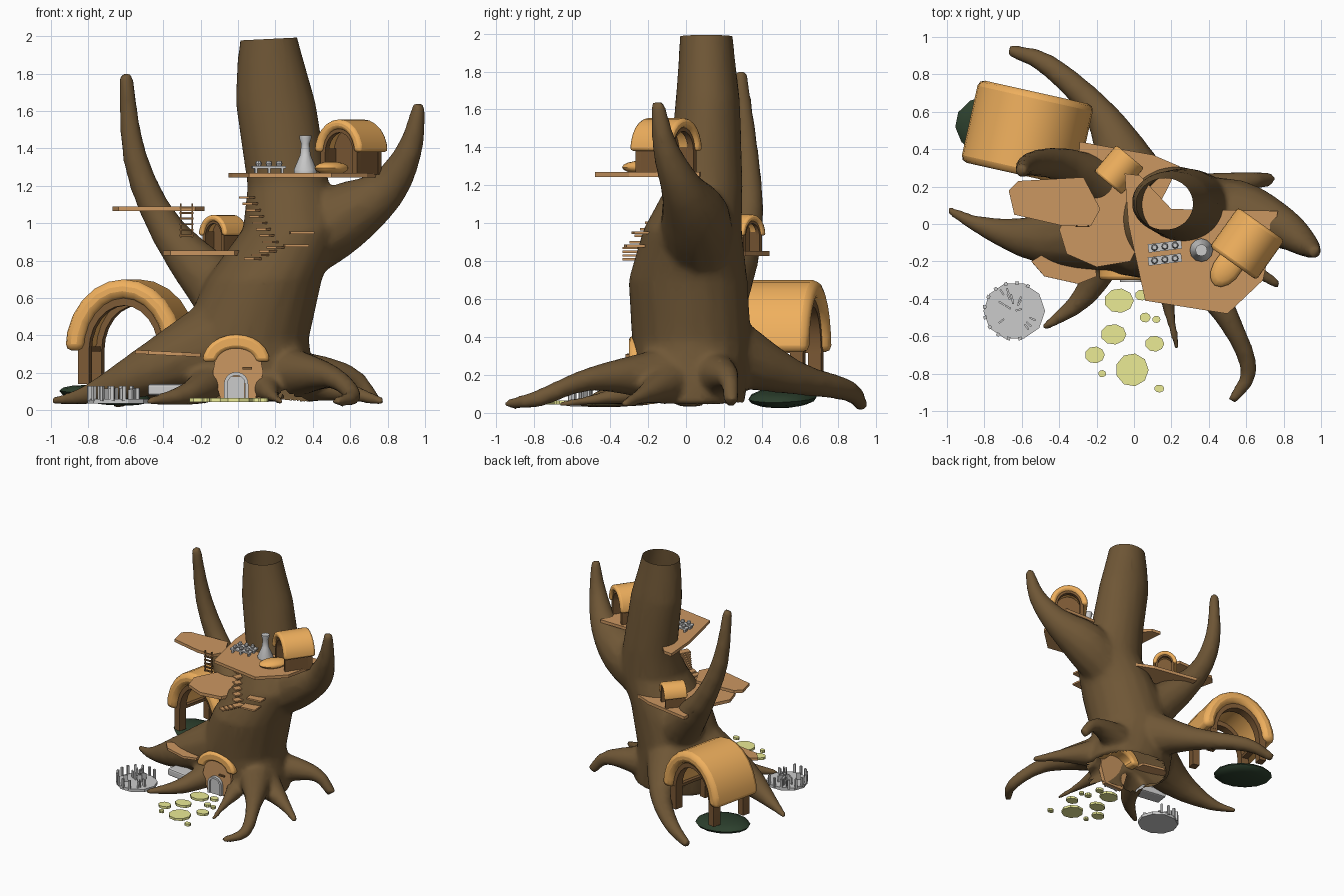
import bpy, bmesh, random
from math import sin, cos, pi, tau
from mathutils import Vector, Matrix

if "Cube" in bpy.data.objects:
    bpy.data.objects.remove(bpy.data.objects["Cube"])

random.seed(4)


def mat(name, *c):
    m = bpy.data.materials.new(name)
    m.diffuse_color = (*c, 1)
    m.use_nodes = True
    m.node_tree.nodes["Principled BSDF"].inputs["Base Color"].default_value = m.diffuse_color
    return m


BARK = mat("bark", 0.16, 0.095, 0.037)
ROOF = mat("thatch", 0.86, 0.43, 0.11)
PLANK = mat("plank", 0.6, 0.31, 0.12)
BEAM = mat("beam", 0.2, 0.1, 0.035)
GREEN = mat("moss", 0.025, 0.05, 0.026)
STONE = mat("pale_stone", 0.83, 0.83, 0.3)


def finish(bm, name, m=None, smooth=None, bevel=0, loc=(0, 0, 0), rot=0):
    bmesh.ops.recalc_face_normals(bm, faces=bm.faces)
    me = bpy.data.meshes.new(name)
    bm.to_mesh(me)
    bm.free()
    ob = bpy.data.objects.new(name, me)
    bpy.context.collection.objects.link(ob)
    ob.location = loc
    ob.rotation_euler[2] = rot
    if m:
        me.materials.append(m)
    if smooth:
        bpy.ops.object.select_all(action='DESELECT')
        ob.select_set(True)
        bpy.context.view_layer.objects.active = ob
        bpy.ops.object.shade_smooth_by_angle(angle=smooth)
    if bevel:
        b = ob.modifiers.new("bevel", 'BEVEL')
        b.width, b.segments = bevel, 2
    return ob


def loft(bm, rings):
    vs = [[bm.verts.new(p) for p in r] for r in rings]
    n = len(vs[0])
    for a, b in zip(vs, vs[1:]):
        for i in range(n):
            bm.faces.new((a[i], a[(i + 1) % n], b[(i + 1) % n], b[i]))
    bm.faces.new(vs[0][::-1])
    bm.faces.new(vs[-1])


def oval(x, y, z, rx, ry, n=16):
    return [(x + rx * cos(tau * i / n), y + ry * sin(tau * i / n), z) for i in range(n)]


# smooth tapering limb through a few (x, y, z, radius) points
def limb(bm, *keys):
    k = [Vector(p) for p in keys]
    k = [2 * k[0] - k[1]] + k + [2 * k[-1] - k[-2]]
    path = []
    for a, b, c, d in zip(k, k[1:], k[2:], k[3:]):
        for t in (0, 1 / 3, 2 / 3):
            path.append(b + (c - a) * t / 2 + (2 * a - 5 * b + 4 * c - d) * t * t / 2
                        + (3 * b - a - 3 * c + d) * t ** 3 / 2)
    path.append(k[-2])
    rings = []
    for i, p in enumerate(path):
        dr = (path[min(i + 1, len(path) - 1)] - path[max(i - 1, 0)]).xyz
        q = dr.to_track_quat('Z', 'Y')
        rings.append([p.xyz + q @ Vector(c) for c in oval(0, 0, 0, p.w, p.w, 12)])
    loft(bm, rings)


def slab(name, pts, z0, z1, m=PLANK):
    bm = bmesh.new()
    loft(bm, [[(x, y, z) for x, y in pts] for z in (z0, z1)])
    return finish(bm, name, m)


def box(name, loc, size, rot=0, m=None, bevel=0):
    bm = bmesh.new()
    bmesh.ops.create_cube(bm, size=1, matrix=Matrix.Diagonal((*size, 1)))
    return finish(bm, name, m, None, bevel, loc, rot)


def blob(name, loc, size, rot, m):
    bm = bmesh.new()
    bmesh.ops.create_uvsphere(bm, u_segments=14, v_segments=8, radius=1,
                              matrix=Matrix.Diagonal((*size, 1)))
    return finish(bm, name, m, 0.8, 0, loc, rot)


def lathe(name, loc, prof, n=12):
    bm = bmesh.new()
    loft(bm, [oval(0, 0, z, r, r, n) for r, z in prof])
    return finish(bm, name, None, 0.7, 0, loc)


# trunk, branches and roots fused into one hollow bark skin
bm = bmesh.new()
trunk = [(.08, .03, .045, .35, .28), (.03, .03, .38, .35, .315), (.14, .01, .7, .31, .315), (.29, .035, .97, .265, .26),
         (.27, .1, 1.2, .22, .2), (.2, .115, 1.65, .215, .17), (.175, .11, 1.86, .18, .15), (.16, .105, 2.06, .14, .135)]
loft(bm, [oval(*r, 20) for r in trunk])
limb(bm, (.3, .06, .86, .19), (.56, .05, 1.03, .185), (.79, -.02, 1.18, .115), (.92, -.11, 1.4, .07), (.97, -.15, 1.64, .036))
limb(bm, (-.02, .13, .56, .19), (-.37, .31, .95, .1), (-.55, .32, 1.35, .068), (-.6, .285, 1.8, .038))
limb(bm, (0, 0, .4, .27), (-.48, -.08, .21, .14), (-.8, -.015, .085, .056), (-1, .08, .048, .022))
limb(bm, (.02, .15, .35, .22), (-.16, .56, .19, .095), (-.46, .85, .12, .06), (-.67, .93, .035, .035))
limb(bm, (.2, .12, .2, .15), (.58, .22, .19, .062), (.73, .24, .05, .04))
limb(bm, (.25, -.05, .18, .14), (.58, -.21, .1, .055), (.78, -.33, .045, .025))
limb(bm, (.25, -.1, .2, .15), (.5, -.5, .18, .065), (.615, -.78, .075, .048), (.52, -.95, .045, .028))
limb(bm, (.14, -.15, .14, .1), (.18, -.42, .08, .04), (.235, -.68, .045, .018))
limb(bm, (-.1, -.05, .18, .13), (-.26, -.38, .09, .066), (-.49, -.56, .045, .022))
tree = finish(bm, "tree_raw", BARK)
r = tree.modifiers.new("fuse", 'REMESH')
r.mode, r.voxel_size = 'VOXEL', 0.018
s = tree.modifiers.new("soften", 'SMOOTH')
s.factor, s.iterations = 0.5, 12
tree.modifiers.new("lowpoly", 'DECIMATE').ratio = 0.25
me = bpy.data.meshes.new_from_object(tree.evaluated_get(bpy.context.evaluated_depsgraph_get()))
bpy.data.objects.remove(tree)
bm = bmesh.new()
bm.from_mesh(me)
bmesh.ops.bisect_plane(bm, geom=bm.verts[:] + bm.edges[:] + bm.faces[:], plane_co=(.16, .1, 1.985),
                       plane_no=(-.05, 0, 1), clear_outer=True)
under = []
for f in bm.faces:
    c = f.calc_center_median()
    if f.normal.z < -.6 and c.z < .12 and (c.x - .08) ** 2 + c.y ** 2 < .1:
        under.append(f)
bmesh.ops.delete(bm, geom=under, context='FACES')
finish(bm, "tree", BARK, 1.2)

# plank platforms
slab("upper_deck", [(-.05, .27), (-.03, 0), (.06, -.41), (.5, -.48), (.69, -.3), (.77, .07), (.2, .08), (.03, .26)],
     1.245, 1.27)
slab("lookout_deck", [(-.67, .18), (-.64, .05), (-.38, -.01), (-.23, -.01), (-.18, .08), (-.27, .25), (-.62, .23)],
     1.065, 1.09)
slab("middle_deck", [(-.4, -.03), (-.36, -.16), (-.2, -.23), (-.02, -.2), (.24, .31), (.1, .37), (-.29, .44), (-.31, .15)],
     .828, .854)
low = slab("low_deck", [(-.55, -.2), (-.48, -.28), (-.3, -.32), (-.2, -.28), (-.22, -.15), (-.42, -.12)], -.01, .01)
low.location.z = .285
low.rotation_euler[1] = .05


def arch(name, loc, rot, w, rise, t, spring, length, m, base=None, bevel=0, n=12):
    pts = [(cos(pi - pi * i / n), sin(pi * i / n)) for i in range(n + 1)]
    a, h = w / 2, length / 2
    sec = [(a * c, spring + rise * s, (a - t) * c, spring + (rise - t) * s) for c, s in pts]
    if base is not None:
        sec = [(-a, base, t - a, base)] + sec + [(a, base, a - t, base)]
    bm = bmesh.new()
    loft(bm, [[(x, -h, z), (x, h, z), (u, h, v), (u, -h, v)] for x, z, u, v in sec])
    return finish(bm, name, m, 0.6, bevel, (*loc, 0), rot)


# barrel roofed huts: roof, two hoop frames, side walls and infill, or open rails
def hut(name, x, y, rot, w, length, base, spring, top, t, walls=True):
    arch(name + "_roof", (x, y), rot, w, top - spring, t, spring, length, ROOF, None, t * .35)
    turn = Matrix.Rotation(rot, 3, 'Z')
    if walls:
        arch(name + "_infill", (x, y), rot, w - 2 * t, top - spring - t, w / 2 - t * 1.02, spring, .02, BEAM, base)
    for k in (-1, 1):
        off = turn @ Vector((0, k * (length / 2 - t * .7), 0))
        arch(f"{name}_frame_{k}", (x + off.x, y + off.y), rot, w - 1.4 * t, top - spring - t * .8, t * .6,
             spring, t * .7, BEAM, base)
        side = turn @ Vector((k * (w / 2 - t), 0, 0))
        h = spring - base + .02 if walls else .025
        box(f"{name}_side_{k}", (x + side.x, y + side.y, spring + .02 - h / 2), (t * .5, length * .85, h), rot, BEAM)


hut("shelter", -.57, .485, -.22, .64, .45, .14, .32, .7, .1, False)
hut("upper_hut", .605, -.105, -.62, .31, .26, 1.26, 1.38, 1.555, .05)
hut("middle_hut", -.08, .29, -.7, .195, .185, .85, .935, 1.045, .033)
blob("upper_bed", (.5, -.23, 1.295), (.075, .12, .035), -.62, ROOF)
blob("moss_bed", (-.71, .51, .08), (.25, .18, .05), -.2, GREEN).rotation_euler[1] = .1

# front door under its own little roof
arch("door_roof", (-.01, -.225), 0, .36, .145, .075, .26, .15, ROOF, None, .025)
half = [(.09, .05), (.135, .2), (.12, .28), (.06, .33)]
bm = bmesh.new()
loft(bm, [[(x, y, z) for x, z in half + [(-x, z) for x, z in half[::-1]]] for y in (-.285, -.25)])
finish(bm, "door_wall", PLANK)
arch("door_frame", (-.01, -.29), 0, .13, .065, .018, .14, .04, None, .055)
box("door", (-.01, -.285, .115), (.09, .02, .13))
box("door_lamp", (.05, -.29, .225), (.05, .02, .012), 0, BEAM)

# stairs winding up and into the trunk, and two plank steps
for i in range(12):
    j = i - 4
    p = (.08 + .04 * i, -.28, .81 + .02 * i) if i < 4 else (.18 - .018 * j, -.245 + .028 * j, .9 + .034 * j)
    box(f"stair_{i}", p, (.06, .09, .012), -.5, PLANK)
for i in (0, 1):
    box(f"plank_step_{i}", (.31 + .03 * i, -.27 + .04 * i, .88 + .07 * i), (.13, .1, .014), .1, PLANK)

# rope ladder under the lookout
for i in range(6):
    box(f"rung_{i}", (-.275, -.01, .935 + .03 * i), (.075, .014, .01), 0, BEAM)
for k in (-1, 1):
    box(f"ladder_rope_{k}", (-.275 + k * .03, -.01, 1.015), (.008, .008, .18), 0, BEAM)

# stepping stones
stones = [(-.08, -.41, .08), (.04, -.38, .035), (.06, -.5, .03), (.12, -.51, .02), (-.11, -.59, .065),
          (.11, -.64, .05), (-.21, -.7, .055), (-.01, -.78, .09), (-.17, -.8, .02), (.135, -.88, .025)]
for i, (x, y, q) in enumerate(stones):
    rim = oval(x, y, 0, q * random.uniform(.95, 1.1), q * random.uniform(.8, 1), 9)
    slab(f"stone_{i}", [p[:2] for p in rim], .045, .065, STONE)

# grey fenced garden and trough
slab("garden_bed", [p[:2] for p in oval(-.64, -.465, 0, .165, .155, 10)], .035, .06, None)
for i in range(11):
    a = 1.1 + i * .38
    box(f"fence_post_{i}", (-.64 + .16 * cos(a), -.465 + .15 * sin(a), .09), (.018, .018, .08), a)
for i in range(14):
    a, q = random.uniform(0, tau), random.uniform(.02, .12)
    box(f"plant_{i}", (-.64 + q * cos(a), -.465 + q * sin(a), .085), (.035, .01, random.uniform(.05, .08)), a)
box("trough", (-.365, -.23, .11), (.22, .12, .06), -.15, None, .012)

# flask and workbench with pots on the upper deck
lathe("flask", (.36, -.14, 1.265), [(.06, 0), (.062, .02), (.028, .1), (.022, .16), (.032, .19), (.032, .205)])
for k in (0, 1):
    y = -.19 + .07 * k
    box(f"bench_{k}", (.165, y, 1.3), (.18, .045, .012), .12)
    for j in range(3):
        box(f"bench_leg_{k}_{j}", (.095 + .07 * j, y + .008 * (j - 1), 1.282), (.012, .04, .03), .12)
        lathe(f"pot_{k}_{j}", (.11 + .055 * j, y + .006 * (j - 1), 1.304), [(.012, 0), (.018, .015), (.012, .03)], 8)
